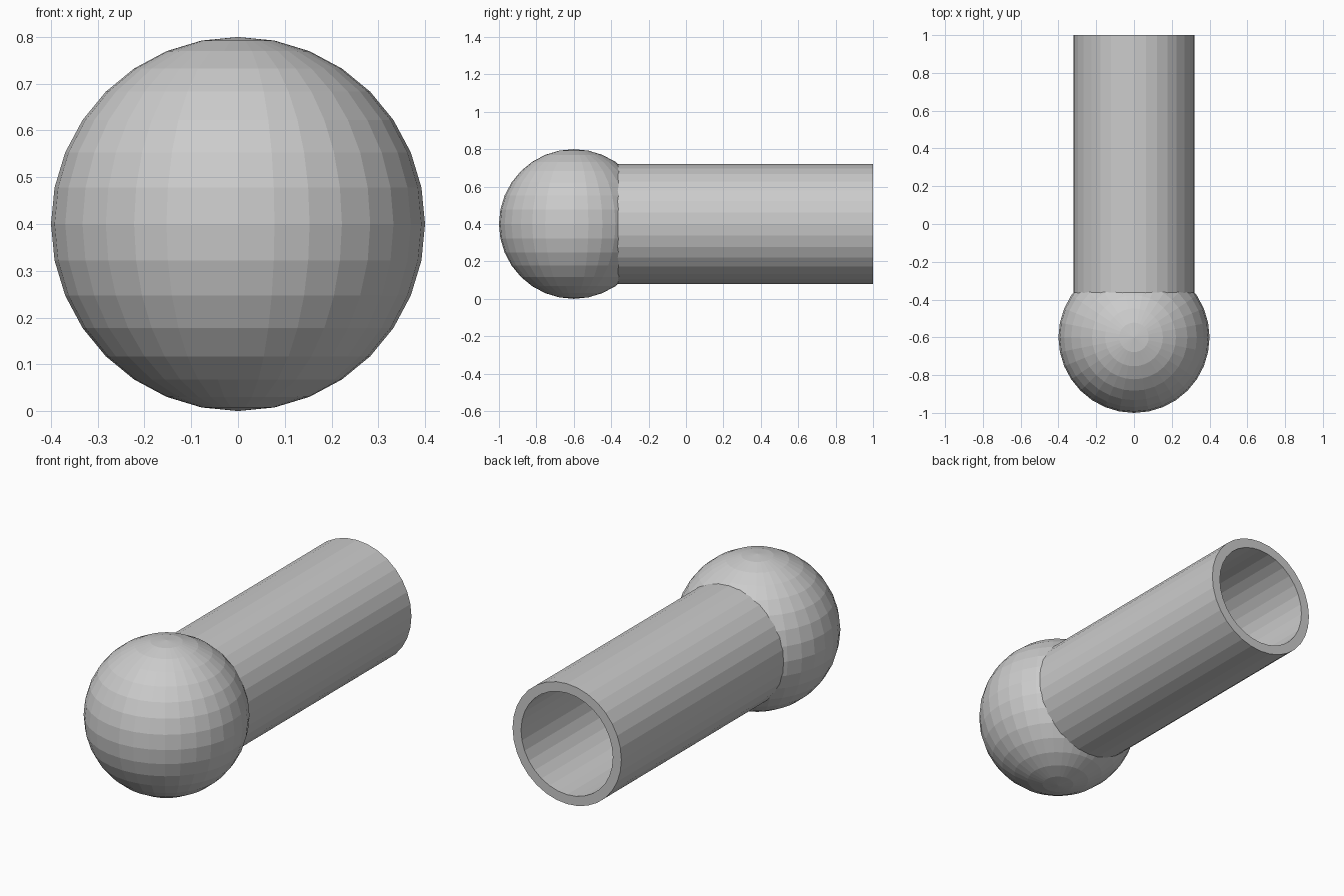
import bpy, bmesh, math
from mathutils import Matrix

if "Cube" in bpy.data.objects:
    bpy.data.objects.remove(bpy.data.objects["Cube"])

CENTRE_Y, CENTRE_Z = -0.6, 0.4
END_Y = 1.0


def finish(name, bm):
    bmesh.ops.recalc_face_normals(bm, faces=bm.faces)
    mesh = bpy.data.meshes.new(name)
    bm.to_mesh(mesh)
    bm.free()
    obj = bpy.data.objects.new(name, mesh)
    bpy.context.collection.objects.link(obj)
    return obj


# Ball end, flat shaded
bm = bmesh.new()
bmesh.ops.create_uvsphere(bm, u_segments=32, v_segments=16, radius=0.4,
                          matrix=Matrix.Translation((0, CENTRE_Y, CENTRE_Z)))
finish("ball_end", bm)

# Open hollow tube: spin a rectangular wall profile around the y axis
bm = bmesh.new()
start_y, outer, inner, sides = -0.42, 0.32, 0.27, 32
profile = [(outer, start_y), (outer, END_Y), (inner, END_Y), (inner, start_y)]
rings = []
for i in range(sides):
    a = 2 * math.pi * i / sides
    rings.append([bm.verts.new((r * math.cos(a), y, CENTRE_Z + r * math.sin(a)))
                  for r, y in profile])
for i in range(sides):
    p, q = rings[i], rings[(i + 1) % sides]
    for j in range(4):
        k = (j + 1) % 4
        bm.faces.new((p[j], p[k], q[k], q[j]))
finish("hollow_tube", bm)
